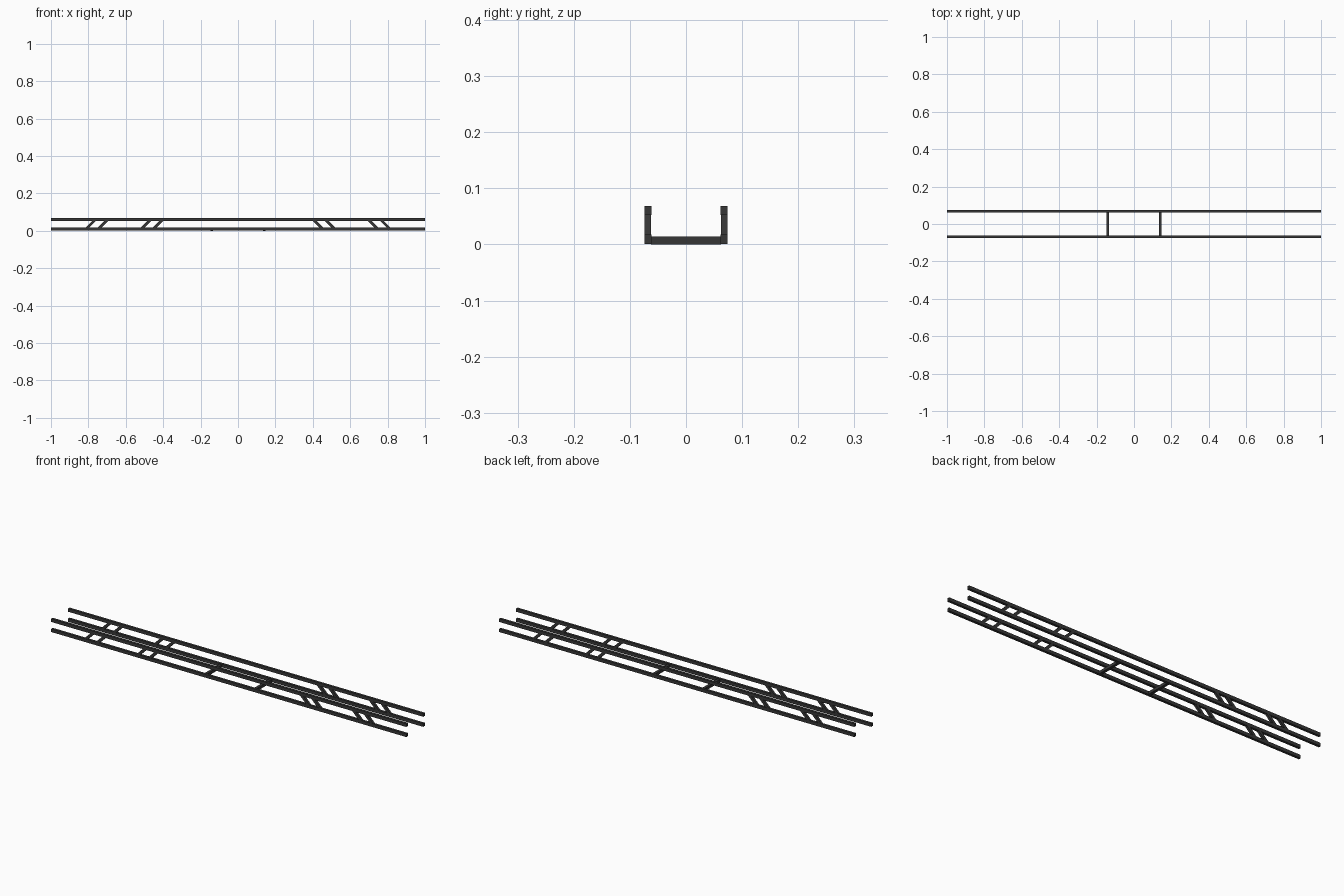
import bpy, math

if "Cube" in bpy.data.objects:
    bpy.data.objects.remove(bpy.data.objects["Cube"])

mat = bpy.data.materials.new("dark_metal")
mat.diffuse_color = (0.037, 0.037, 0.037, 1)
mat.use_nodes = True
mat.node_tree.nodes["Principled BSDF"].inputs["Base Color"].default_value = mat.diffuse_color

T = 0.0125           # bar width
H = 0.0165           # rail height
Y = 0.068            # rail offset from the centre
Z_LOW, Z_HIGH = H / 2 + 0.001, 0.0605


def bar(name, loc, size, tilt=0):
    bpy.ops.mesh.primitive_cube_add(size=1, location=loc, rotation=(0, tilt, 0))
    ob = bpy.context.object
    ob.name = name
    ob.scale = size
    ob.data.materials.append(mat)
    return ob


for side, y in (("front", -Y), ("back", Y)):
    # long lower and upper rails
    bar(f"{side}_lower_rail", (0, y, Z_LOW), (2, T, H))
    bar(f"{side}_upper_rail", (0, y, Z_HIGH), (2, T, H))
    # paired diagonal braces, mirrored about the middle
    for i, x in enumerate((0.428, 0.492, 0.722, 0.788)):
        for end, s in (("left", -1), ("right", 1)):
            bar(f"{side}_{end}_brace_{i + 1}", (s * x, y, (Z_LOW + Z_HIGH) / 2),
                (0.062, T - 0.0006, 0.014), s * math.pi / 4)

# cross bars joining the two lower rails
for end, x in (("left", -0.14), ("right", 0.14)):
    bar(f"{end}_cross_bar", (x, 0, 0.007), (0.014, 2 * Y - T + 0.002, 0.014))
